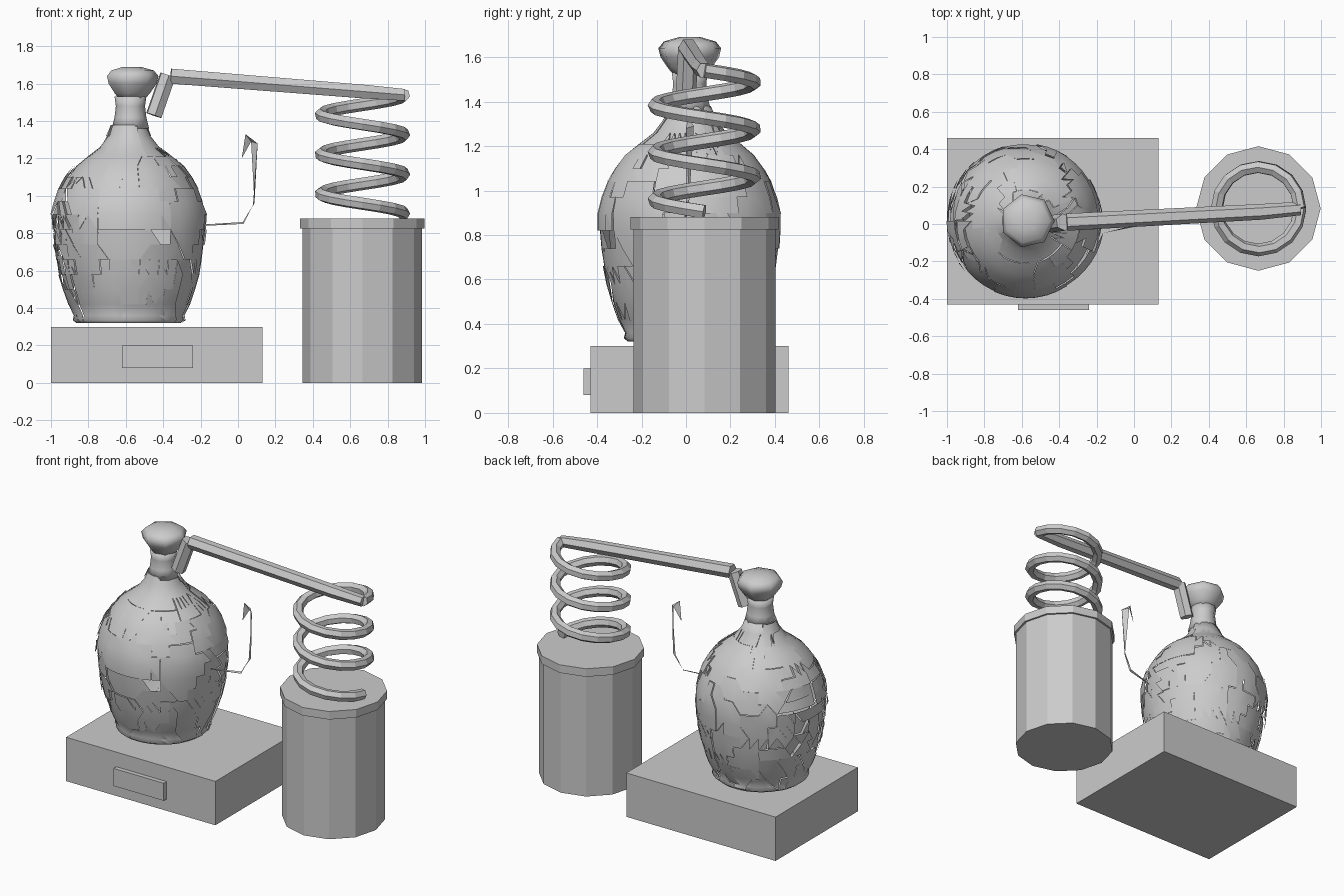
import bpy, bmesh, math, random
from mathutils import Vector

random.seed(4)
cube = bpy.data.objects.get("Cube")
if cube:
    bpy.data.objects.remove(cube)

grey = bpy.data.materials.new("plain grey")
grey.use_nodes = True
grey.diffuse_color = (0.6, 0.6, 0.6, 1)
grey.node_tree.nodes["Principled BSDF"].inputs["Base Color"].default_value = (0.6, 0.6, 0.6, 1)


def add_mesh(name, bm, smooth=False):
    mesh = bpy.data.meshes.new(name)
    bm.to_mesh(mesh)
    bm.free()
    for p in mesh.polygons:
        p.use_smooth = smooth
    mesh.materials.append(grey)
    ob = bpy.data.objects.new(name, mesh)
    bpy.context.collection.objects.link(ob)
    return ob


def box(name, lo, hi):
    lo, hi = Vector(lo), Vector(hi)
    bm = bmesh.new()
    bmesh.ops.create_cube(bm, size=1)
    bmesh.ops.scale(bm, vec=hi - lo, verts=bm.verts)
    bmesh.ops.translate(bm, vec=(lo + hi) / 2, verts=bm.verts)
    return add_mesh(name, bm)


def drum(name, x, y, r, z0, z1):
    bm = bmesh.new()
    bmesh.ops.create_cone(bm, cap_ends=True, segments=12, radius1=r, radius2=r, depth=z1 - z0)
    bmesh.ops.translate(bm, vec=(x, y, (z0 + z1) / 2), verts=bm.verts)
    return add_mesh(name, bm)


def tube(name, points, radii):
    """Hexagonal tube along a polyline, turned into a mesh."""
    curve = bpy.data.curves.new(name, 'CURVE')
    curve.dimensions = '3D'
    curve.bevel_depth = 1
    curve.bevel_resolution = 1
    curve.use_fill_caps = True
    spline = curve.splines.new('POLY')
    spline.points.add(len(points) - 1)
    for p, co, r in zip(spline.points, points, radii):
        p.co = (*co, 1)
        p.radius = r
    temp = bpy.data.objects.new(name + " path", curve)
    bpy.context.collection.objects.link(temp)
    bpy.context.view_layer.update()
    mesh = bpy.data.meshes.new_from_object(temp.evaluated_get(bpy.context.evaluated_depsgraph_get()))
    bpy.data.objects.remove(temp)
    bm = bmesh.new()
    bm.from_mesh(mesh)
    bpy.data.meshes.remove(mesh)
    return add_mesh(name, bm)


def lathe(profile, sides, cx, cy):
    """Open surface of revolution from (radius, height) pairs."""
    bm = bmesh.new()
    rings = []
    for r, z in profile:
        rings.append([bm.verts.new((cx + r * math.cos(a), cy + r * math.sin(a), z))
                      for a in (math.tau * i / sides for i in range(sides))])
    for low, high in zip(rings, rings[1:]):
        for i in range(sides):
            j = (i + 1) % sides
            bm.faces.new((low[i], low[j], high[j], high[i]))
    bm.faces.new(rings[-1])
    bm.faces.new(rings[0][::-1])
    return bm


def shatter(bm, seeds, axis, amount):
    """Split a surface into patches around seed points, then shift each patch a little."""
    owner = {}
    for f in bm.faces:
        c = f.calc_center_median()
        owner[f] = min(range(len(seeds)),
                       key=lambda k: (c - seeds[k][0]).dot((c - seeds[k][0]) * seeds[k][1])
                       if seeds[k][1] == 1 else (c - seeds[k][0]).length_squared + 8 * (c.z - seeds[k][0].z) ** 2)
    edges = [e for e in bm.edges if len({owner[f] for f in e.link_faces}) > 1]
    bmesh.ops.split_edges(bm, edges=edges)
    groups = {}
    for f in bm.faces:
        groups.setdefault(owner[f], set()).update(f.verts)
    for k, verts in groups.items():
        centre = sum((v.co for v in verts), Vector()) / len(verts)
        out = Vector((centre.x - axis[0], centre.y - axis[1], 0))
        if out.length < 0.05:
            continue
        out.normalize()
        side = Vector((-out.y, out.x, 0))
        rough = 2 if seeds[k][1] != 1 else 1
        shift = random.uniform(-amount, amount * 0.6) * rough
        tilt, lean = (random.uniform(-0.04, 0.04) * rough for _ in range(2))
        for v in verts:
            d = v.co - centre
            v.co += out * (shift + tilt * d.dot(side) + lean * d.z)


# Plinth with its name plate
box("plinth", (-1, -0.43, 0), (0.13, 0.46, 0.30))
box("front_plate", (-0.62, -0.46, 0.08), (-0.24, -0.43, 0.20))

# Cooling drum with rim
CX, CY = 0.665, 0.083
drum("drum_body", CX, CY, 0.32, 0, 0.85)
drum("drum_rim", CX, CY, 0.333, 0.825, 0.88)

# Coil descending clockwise into the drum
coil = []
for i in range(49):
    a = -math.tau * i / 16
    coil.append((CX + 0.222 * math.cos(a), CY + 0.222 * math.sin(a), 0.905 + 0.635 * i / 48))
tube("coil", coil, [0.034] * len(coil))

# Long sloping pipe and its short drop to the neck
tube("long_pipe", [(-0.36, 0.01, 1.64), (0.68, 0.065, 1.557), (0.89, 0.083, 1.54)], [0.046, 0.042, 0.036])
tube("drop_pipe", [(-0.375, 0.01, 1.645), (-0.45, 0.0, 1.43)], [0.046, 0.046])

# Broken jar: smooth lathe split into shifted shards
JX, JY = -0.58, 0.017
profile = [(0.28, 0.32), (0.30, 0.335), (0.295, 0.36), (0.325, 0.42), (0.352, 0.50), (0.375, 0.58),
           (0.39, 0.66), (0.402, 0.74), (0.408, 0.82), (0.41, 0.90), (0.395, 0.97), (0.37, 1.04),
           (0.335, 1.10), (0.29, 1.16), (0.23, 1.21), (0.165, 1.26), (0.12, 1.32), (0.095, 1.38)]
bm = lathe(profile, 44, JX, JY)
bmesh.ops.triangulate(bm, faces=[f for f in bm.faces if len(f.verts) == 4])
seeds = []
for i in range(60):
    a, z = random.uniform(0, math.tau), random.uniform(0.34, 1.3)
    r = 0.4 if z < 0.95 else 0.4 - (z - 0.95) * 0.8
    seeds.append((Vector((JX + r * math.cos(a), JY + r * math.sin(a), z)), 1))
for i in range(40):
    a = math.pi + random.uniform(-0.6, 0.6)
    seeds.append((Vector((JX + 0.4 * math.cos(a), JY + 0.4 * math.sin(a), random.uniform(0.6, 1.1))), 2))
shatter(bm, seeds, (JX, JY), 0.008)
# Chipped hole on the front right
hole = Vector((-0.41, -0.36, 0.80))
bmesh.ops.delete(bm, geom=[f for f in bm.faces if (f.calc_center_median() - hole).length < 0.045],
                 context='FACES')
add_mesh("jar_body", bm, smooth=True)

# Thin neck and flared stopper
bm = lathe([(0.10, 1.36), (0.085, 1.42), (0.078, 1.48), (0.085, 1.53)], 10, JX + 0.005, JY)
add_mesh("jar_neck", bm, smooth=True)
bm = lathe([(0.075, 1.52), (0.10, 1.55), (0.135, 1.60), (0.145, 1.64), (0.12, 1.67), (0.05, 1.69)],
           7, JX + 0.01, JY)
stopper = add_mesh("jar_stopper", bm, smooth=True)

# Remnant of the handle: a thin folded sliver
bm = bmesh.new()
front = [(-0.17, -0.05, 0.84), (0.03, -0.01, 0.85), (0.08, 0.0, 0.95), (0.105, 0.0, 1.28), (0.04, 0.01, 1.33)]
back = [(-0.17, -0.05, 0.848), (0.025, 0.0, 0.86), (0.088, 0.015, 0.96), (0.07, 0.035, 1.29), (0.02, 0.02, 1.2)]
pairs = [(bm.verts.new(p), bm.verts.new(q)) for p, q in zip(front, back)]
for (a, b), (c, d) in zip(pairs, pairs[1:]):
    bm.faces.new((a, c, b))
    bm.faces.new((b, c, d))
add_mesh("handle_remnant", bm)
